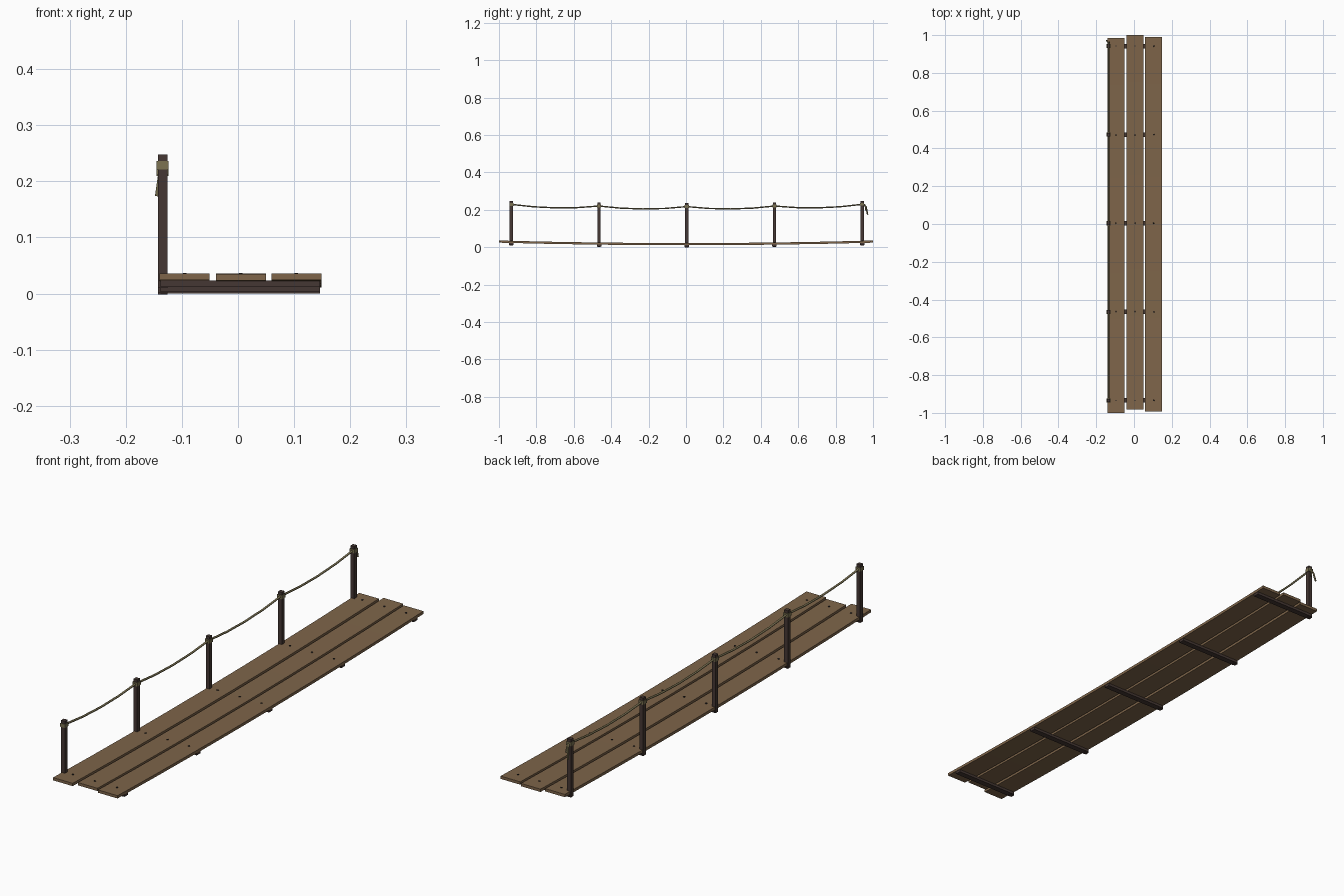
import bpy
import bmesh
from mathutils import Vector, Matrix

cube = bpy.data.objects.get("Cube")
if cube:
    bpy.data.objects.remove(cube, do_unlink=True)


def material(name, r, g, b):
    m = bpy.data.materials.new(name)
    m.use_nodes = True
    m.diffuse_color = (r, g, b, 1)
    bsdf = m.node_tree.nodes["Principled BSDF"]
    bsdf.inputs["Base Color"].default_value = (r, g, b, 1)
    bsdf.inputs["Roughness"].default_value = 0.9
    return m


PLANK = material("plank wood", 0.21, 0.13, 0.068)
DARK = material("dark wood", 0.06, 0.039, 0.033)
ROPE = material("rope", 0.2, 0.17, 0.085)
NAIL = material("nail iron", 0.02, 0.018, 0.018)

STEP = 0.469
POST_X = -0.1345
STATIONS = [0.004 + STEP * i for i in range(-2, 3)]
ROPE_Z = 0.217


def sag(y):
    """Height of the deck above its lowest point."""
    return 0.012 * (y / 0.937) ** 2


def finish(name, bm, mat):
    bmesh.ops.recalc_face_normals(bm, faces=bm.faces[:])
    mesh = bpy.data.meshes.new(name)
    bm.to_mesh(mesh)
    bm.free()
    mesh.materials.append(mat)
    obj = bpy.data.objects.new(name, mesh)
    bpy.context.collection.objects.link(obj)
    return obj


def box(name, centre, size, mat):
    bm = bmesh.new()
    place = Matrix.Translation(centre) @ Matrix.Diagonal((*size, 1))
    bmesh.ops.create_cube(bm, size=1, matrix=place)
    return finish(name, bm, mat)


def sweep(name, points, radius, mat, sides=6):
    """Tube through points, made with a bevelled curve turned into a mesh."""
    curve = bpy.data.curves.new(name, "CURVE")
    curve.dimensions = "3D"
    curve.bevel_depth = radius
    curve.bevel_resolution = (sides - 4) // 2
    curve.use_fill_caps = True
    spline = curve.splines.new("POLY")
    spline.points.add(len(points) - 1)
    for p, co in zip(spline.points, points):
        p.co = (*co, 1)
    temp = bpy.data.objects.new(name, curve)
    bm = bmesh.new()
    bpy.context.collection.objects.link(temp)
    bpy.context.view_layer.update()
    mesh = temp.to_mesh()
    bm.from_mesh(mesh)
    temp.to_mesh_clear()
    bpy.data.objects.remove(temp, do_unlink=True)
    bpy.data.curves.remove(curve)
    return finish(name, bm, mat)


def plank(name, x, y0, y1):
    """Long board that follows the sag of the deck."""
    bm = bmesh.new()
    cuts = 8
    rings = []
    for i in range(cuts + 1):
        y = y0 + (y1 - y0) * i / cuts
        z = 0.0105 + sag(y)
        w, h = 0.0445, 0.0115
        rings.append([bm.verts.new(c) for c in (
            (x - w, y, z), (x + w, y, z), (x + w, y, z + h), (x - w, y, z + h))])
    for a, b in zip(rings, rings[1:]):
        for k in range(4):
            n = (k + 1) % 4
            bm.faces.new((a[k], a[n], b[n], b[k]))
    bm.faces.new(rings[0])
    bm.faces.new(rings[-1])
    finish(name, bm, PLANK)


# Deck boards
PLANK_X = (-0.095, 0.005, 0.104)
plank("right_plank", PLANK_X[0], -1.0, 0.985)
plank("middle_plank", PLANK_X[1], -0.982, 1.0)
plank("left_plank", PLANK_X[2], -0.993, 0.99)

# Cross beams, posts, rope wraps and nails
for i, y in enumerate(STATIONS, 1):
    s = sag(y)
    box(f"cross_beam_{i}", (0.004, y, 0.0055 + s), (0.285, 0.024, 0.011), DARK)
    box(f"post_{i}", (POST_X, y, 0.117 + s), (0.017, 0.017, 0.238), DARK)
    box(f"rope_wrap_{i}", (POST_X, y, ROPE_Z + s), (0.022, 0.022, 0.015), ROPE)
    for j, x in enumerate(PLANK_X, 1):
        bm = bmesh.new()
        bmesh.ops.create_cone(bm, cap_ends=True, segments=6, radius1=0.0045,
                              radius2=0.0035, depth=0.004,
                              matrix=Matrix.Translation((x, y, 0.0225 + s)))
        finish(f"nail_{i}_{j}", bm, NAIL)

# Handrail rope hanging between the posts
path = []
for a, b in zip(STATIONS, STATIONS[1:]):
    for k in range(4):
        t = k / 4
        z = ROPE_Z + sag(a) * (1 - t) + sag(b) * t - 0.014 * 4 * t * (1 - t)
        path.append((POST_X, a + (b - a) * t, z))
path.append((POST_X, STATIONS[-1], ROPE_Z + sag(STATIONS[-1])))
sweep("handrail_rope", path, 0.0042, ROPE)

# Loose rope ends at the back post
knot = Vector((POST_X, STATIONS[-1] + 0.011, ROPE_Z + sag(STATIONS[-1])))
for name, mid, end in (
        ("long_rope_end", (-0.004, 0.01, -0.014), (-0.01, 0.018, -0.055)),
        ("short_rope_end", (0.003, 0.006, -0.012), (0.005, 0.009, -0.033))):
    sweep(name, [knot, knot + Vector(mid), knot + Vector(end)], 0.0038, ROPE)
